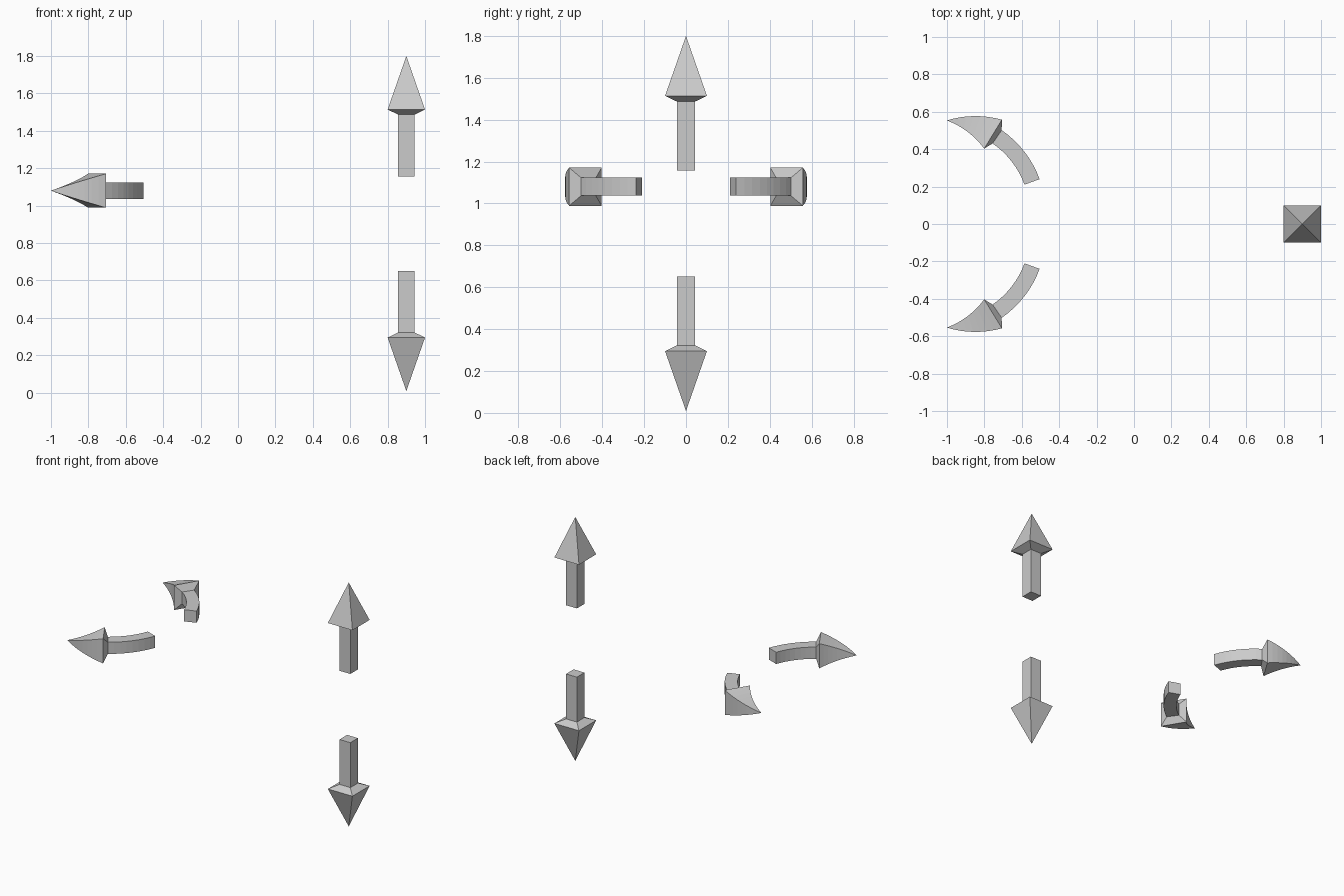
import bpy, bmesh, math
from mathutils import Vector

if "Cube" in bpy.data.objects:
    bpy.data.objects.remove(bpy.data.objects["Cube"])


def make_arrow(name, sections, place):
    """Loft square sections (distance, half width) along a path, ending in a point."""
    bm = bmesh.new()
    corners = [(-1, -1), (1, -1), (1, 1), (-1, 1)]
    rings = [[bm.verts.new(place(t, a * w, b * w)) for a, b in corners]
             for t, w in sections[:-1]]
    tip = bm.verts.new(place(sections[-1][0], 0, 0))
    bm.faces.new(rings[0])
    for lo, hi in zip(rings, rings[1:]):
        for i in range(4):
            j = (i + 1) % 4
            bm.faces.new((lo[i], lo[j], hi[j], hi[i]))
    for i in range(4):
        bm.faces.new((rings[-1][i], rings[-1][(i + 1) % 4], tip))
    bmesh.ops.recalc_face_normals(bm, faces=bm.faces)
    mesh = bpy.data.meshes.new(name)
    bm.to_mesh(mesh)
    bm.free()
    obj = bpy.data.objects.new(name, mesh)
    bpy.context.collection.objects.link(obj)


# Straight vertical arrows: shaft, swept-back flare, four-sided point
straight = [(0, 0.044), (0.33, 0.044), (0.357, 0.1), (0.643, 0)]
for name, start, s in (("up_arrow", 1.157, 1), ("down_arrow", 0.652, -1)):
    make_arrow(name, straight,
               lambda t, a, b: Vector((0.9, 0, start)) + Vector((a, b, s * t)))

# Curved arrows: same profile bent along an arc (sections in degrees)
A0, A1, A2, A3 = 20, 55.5, 58.5, 88.3
N = 8
curved = [(A0 + (A1 - A0) * i / N, 0.043) for i in range(N + 1)]
curved += [(A2 + (A3 - A2) * i / N, 0.091 * (1 - i / N)) for i in range(N + 1)]
RADIUS = 0.5


def on_arc(side):
    def place(t, a, b):
        ang, r = math.radians(t), RADIUS + a
        return Vector((-1.015 + r * math.cos(ang),
                       side * (0.054 + r * math.sin(ang)), 1.08 + b))
    return place


for name, side in (("curved_arrow_back", 1), ("curved_arrow_front", -1)):
    make_arrow(name, curved, on_arc(side))
